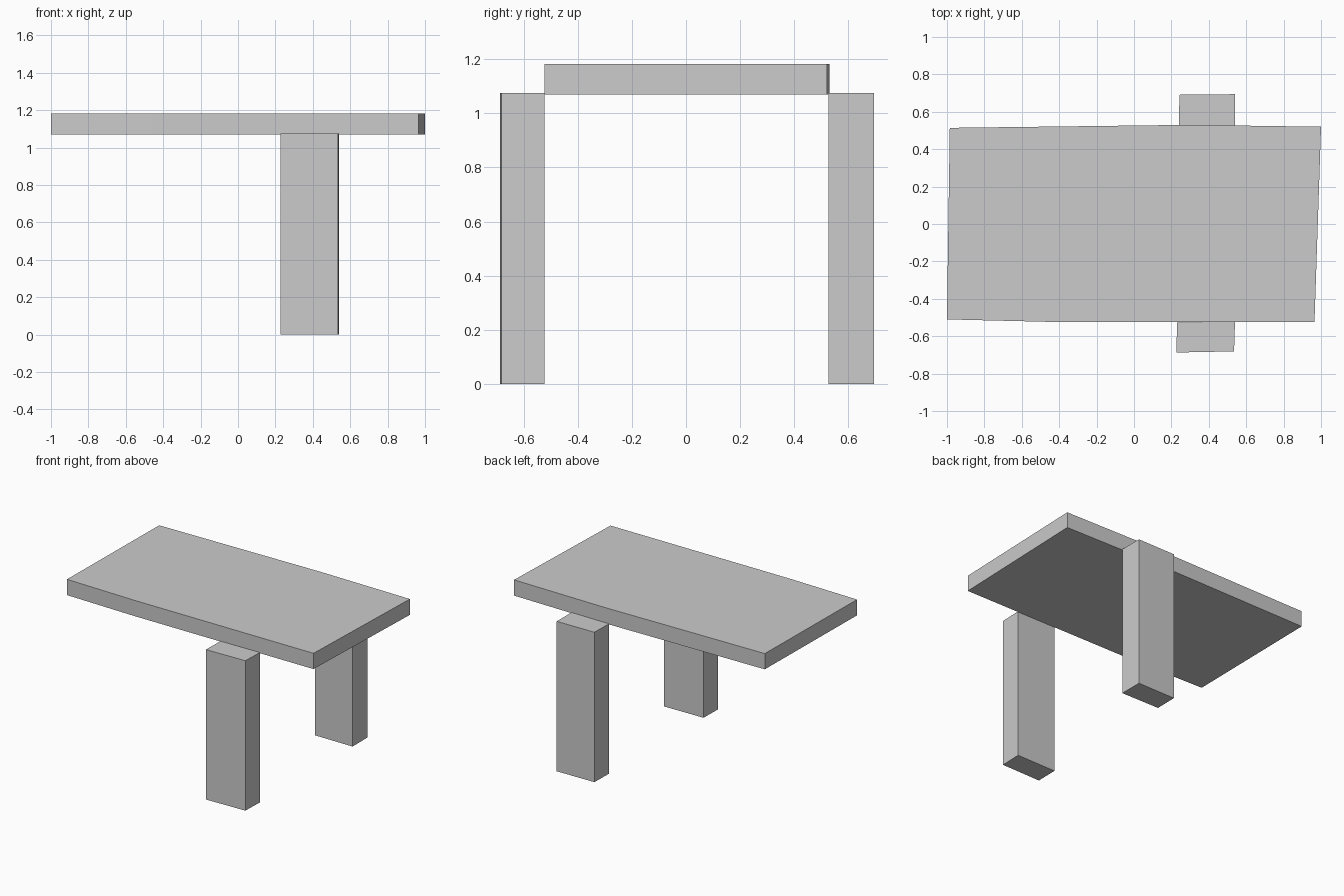
import bpy, bmesh

if "Cube" in bpy.data.objects:
    bpy.data.objects.remove(bpy.data.objects["Cube"])


def prism(name, outline, z0, z1):
    """Extrude a counter-clockwise plan outline from z0 to z1."""
    bm = bmesh.new()
    base = bm.faces.new([bm.verts.new((x, y, z0)) for x, y in outline])
    top = bmesh.ops.extrude_face_region(bm, geom=[base], use_keep_orig=True)
    verts = [v for v in top["geom"] if isinstance(v, bmesh.types.BMVert)]
    bmesh.ops.translate(bm, verts=verts, vec=(0, 0, z1 - z0))
    bmesh.ops.recalc_face_normals(bm, faces=bm.faces)
    mesh = bpy.data.meshes.new(name)
    bm.to_mesh(mesh)
    bm.free()
    obj = bpy.data.objects.new(name, mesh)
    bpy.context.collection.objects.link(obj)
    return obj


# Slightly irregular table slab
prism("table_slab", [(-1.0, -0.51), (-0.46, -0.523), (0.965, -0.523),
                     (1.0, 0.52), (0.29, 0.53), (-0.985, 0.514)], 1.07, 1.183)

# Upright blocks against the long edges
prism("front_leg", [(0.227, -0.687), (0.535, -0.681),
                    (0.54, -0.523), (0.23, -0.527)], 0.0, 1.075)
prism("back_leg", [(0.24, 0.528), (0.54, 0.526),
                   (0.54, 0.694), (0.243, 0.691)], 0.0, 1.075)
